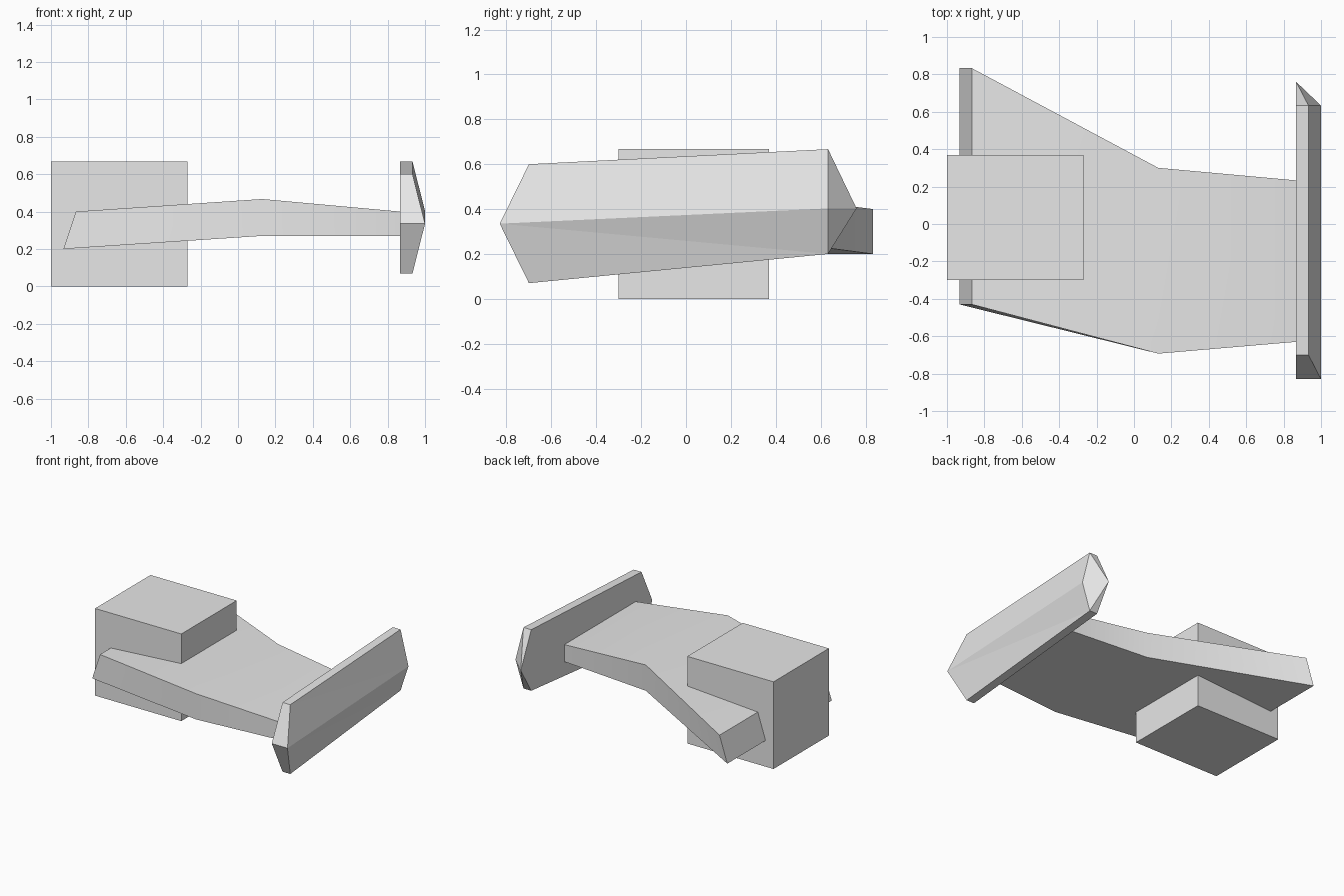
import bpy
import bmesh
import math

default = bpy.data.objects.get("Cube")
if default:
    bpy.data.objects.remove(default, do_unlink=True)

# Single grey colour
grey = bpy.data.materials.new("plain grey")
grey.use_nodes = True
colour = (0.8, 0.8, 0.8, 1)
grey.diffuse_color = colour
grey.node_tree.nodes["Principled BSDF"].inputs["Base Color"].default_value = colour


def loft(name, rings, cap, triangles=False):
    """Join matching rings of points, closing both ends with the cap faces."""
    bm = bmesh.new()
    loops = [[bm.verts.new(p) for p in ring] for ring in rings]
    count = len(loops[0])
    for a, b in zip(loops, loops[1:]):
        for i in range(count):
            j = (i + 1) % count
            if triangles:
                bm.faces.new((a[i], a[j], b[j]))
                bm.faces.new((a[i], b[j], b[i]))
            else:
                bm.faces.new((a[i], a[j], b[j], b[i]))
    for loop in (loops[0], loops[-1]):
        for face in cap:
            bm.faces.new([loop[i] for i in face])
    bmesh.ops.recalc_face_normals(bm, faces=bm.faces)
    mesh = bpy.data.meshes.new(name)
    bm.to_mesh(mesh)
    bm.free()
    mesh.materials.append(grey)
    obj = bpy.data.objects.new(name, mesh)
    bpy.context.collection.objects.link(obj)
    return obj


def section(x_low, x_high, y0, y1, z0, z1):
    """Four-sided cross-section, leaning from x_low up to x_high."""
    return [(x_low, y0, z0), (x_low, y1, z0), (x_high, y1, z1), (x_high, y0, z1)]


# Square block
loft("block", [section(x, x, -0.30, 0.37, 0, 0.667) for x in (-1, -0.27)],
     [(0, 1, 2, 3)])

# Bent slab with a leaning end
slab = loft("slab", [
    section(-0.933, -0.867, -0.43, 0.833, 0.20, 0.40),
    section(0.13, 0.13, -0.693, 0.30, 0.27, 0.467),
    section(0.867, 0.867, -0.63, 0.233, 0.27, 0.40),
], [(0, 1, 2, 3)])
bpy.ops.object.select_all(action="DESELECT")
slab.select_set(True)
bpy.context.view_layer.objects.active = slab
bpy.ops.object.shade_smooth_by_angle(angle=math.radians(30))


# Ridged end plate: each ring is top, ridge, bottom and the inner middle point
def plate_ring(y, z_top, z_mid, z_low, y_ridge, y_inner):
    inner, outer, ridge = 0.867, 0.933, 1.0
    return [(inner, y, z_top), (outer, y, z_top), (ridge, y_ridge, z_mid),
            (outer, y, z_low), (inner, y, z_low), (inner, y_inner, z_mid)]


loft("end_plate", [
    plate_ring(-0.70, 0.60, 0.335, 0.07, -0.83, -0.83),
    plate_ring(0.633, 0.667, 0.403, 0.20, 0.633, 0.76),
], [(5, i, i + 1) for i in range(4)], triangles=True)
